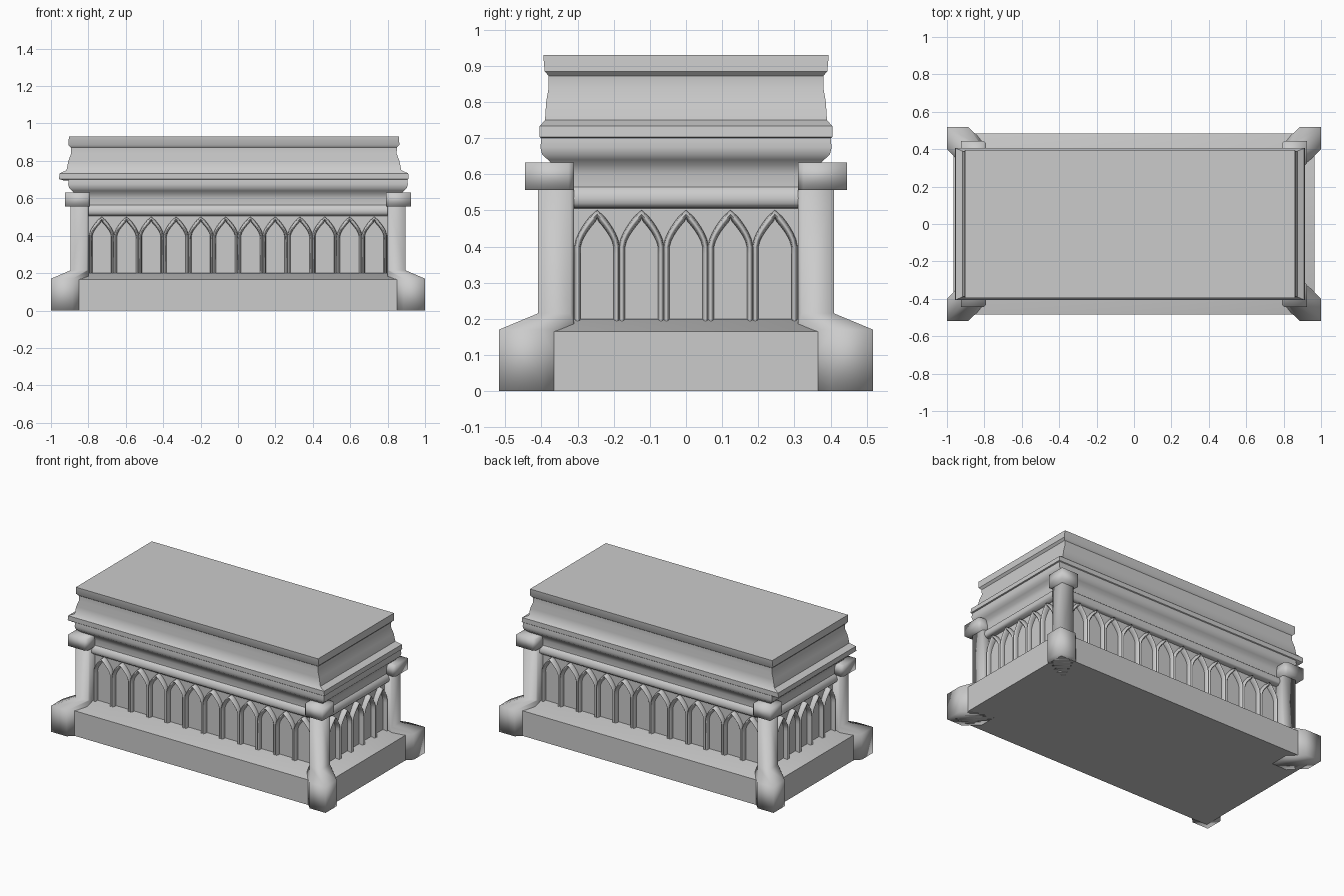
import bpy, bmesh, math

cube = bpy.data.objects.get("Cube")
if cube:
    bpy.data.objects.remove(cube, do_unlink=True)

stone = bpy.data.materials.new("grey_stone")
stone.use_nodes = True
GREY = (0.6, 0.6, 0.6, 1)
stone.diffuse_color = GREY
stone.node_tree.nodes["Principled BSDF"].inputs["Base Color"].default_value = GREY


def smooth(obj, degrees):
    bpy.ops.object.select_all(action="DESELECT")
    obj.select_set(True)
    bpy.context.view_layer.objects.active = obj
    bpy.ops.object.shade_smooth_by_angle(angle=math.radians(degrees))


def loft(name, rings, degrees=40):
    """Skin a stack of closed rings and cap both ends."""
    bm = bmesh.new()
    loops = [[bm.verts.new(p) for p in ring] for ring in rings]
    n = len(loops[0])
    for low, high in zip(loops, loops[1:]):
        for i in range(n):
            j = (i + 1) % n
            bm.faces.new((low[i], low[j], high[j], high[i]))
    bm.faces.new(loops[0])
    bm.faces.new(loops[-1])
    bmesh.ops.recalc_face_normals(bm, faces=bm.faces)
    mesh = bpy.data.meshes.new(name)
    bm.to_mesh(mesh)
    bm.free()
    mesh.materials.append(stone)
    obj = bpy.data.objects.new(name, mesh)
    bpy.context.collection.objects.link(obj)
    smooth(obj, degrees)
    return obj


def moulding(name, profile, cx=0, degrees=40):
    """Rectangular stack; each profile row is half width, half depth, height."""
    signs = ((-1, -1), (1, -1), (1, 1), (-1, 1))
    return loft(name, [[(cx + sx * hx, sy * hy, z) for sx, sy in signs]
                       for hx, hy, z in profile], degrees)


# Plinth
moulding("plinth", [(0.965, 0.485, 0), (0.965, 0.485, 0.165), (0.86, 0.37, 0.2)])

# Recessed wall, string course and cornice
WALL_X, WALL_Y = 0.85, 0.345
wall = [(0, 0.19), (0, 0.505), (0.02, 0.507), (0.034, 0.52), (0.036, 0.535),
        (0.03, 0.553), (0.015, 0.565), (0.015, 0.6), (0.022, 0.625), (0.037, 0.64),
        (0.053, 0.655), (0.058, 0.675), (0.055, 0.7)]
moulding("wall_and_cornice", [(WALL_X + e, WALL_Y + e, z) for e, z in wall])

# Lid, set slightly off centre
moulding("lid", [(0.91, 0.395, 0.695), (0.935, 0.405, 0.703), (0.932, 0.405, 0.733),
                 (0.895, 0.39, 0.75), (0.885, 0.387, 0.8), (0.87, 0.38, 0.84),
                 (0.872, 0.38, 0.872), (0.885, 0.391, 0.885), (0.882, 0.395, 0.93)],
         cx=-0.022)

# Corner piers with splayed feet and capitals
FOOT = [(1, 0.518), (0.885, 0.518), (0.8, 0.435), (0.8, 0.31), (0.91, 0.31), (1, 0.4)]
SHAFT = [(0.895, 0.41), (0.81, 0.41), (0.8, 0.4), (0.8, 0.31), (0.885, 0.31), (0.895, 0.32)]
CAPITAL = [(0.925, 0.445), (0.805, 0.445), (0.79, 0.43), (0.79, 0.31), (0.91, 0.31), (0.925, 0.325)]
for sx, side in ((1, "left"), (-1, "right")):
    for sy, end in ((-1, "front"), (1, "back")):
        def ring(points, z):
            return [(sx * x, sy * y, z) for x, y in points]
        loft(f"{end}_{side}_pier", [ring(FOOT, 0), ring(FOOT, 0.17),
                                    ring(SHAFT, 0.215), ring(SHAFT, 0.57)], 95)
        loft(f"{end}_{side}_capital", [ring(CAPITAL, 0.557), ring(CAPITAL, 0.632)], 95)


# Blind arcades of pointed arches
def arch_points(cx, half):
    """Shaft, pointed head, shaft; each point is x, z, thickness."""
    spring, rise = 0.4, 0.09
    left = [(-half, 0.19, 1), (-half, spring - 0.02, 1)]
    for i in range(6):
        t = i / 6
        left.append((-half * (1 - t ** 1.4), spring + rise * (t ** 0.9), 1 + 0.3 * t))
    right = [(-x, z, r) for x, z, r in reversed(left)]
    return [(cx + x, z, r) for x, z, r in left + [(0, spring + rise, 1.3)] + right]


def arcade(name, count, span, distance, turn):
    curve = bpy.data.curves.new(name, "CURVE")
    curve.dimensions = "3D"
    curve.bevel_depth = 0.0085
    curve.bevel_resolution = 2
    curve.materials.append(stone)
    pitch = span / count
    for k in range(count):
        points = arch_points((k + 0.5) * pitch - span / 2, pitch / 2 - 0.0075)
        spline = curve.splines.new("POLY")
        spline.points.add(len(points) - 1)
        for p, (x, z, r) in zip(spline.points, points):
            p.co = (x, 0, z, 1)
            p.radius = r
    obj = bpy.data.objects.new(name, curve)
    bpy.context.collection.objects.link(obj)
    obj.scale.y = 2.6
    obj.rotation_euler.z = turn
    obj.location = (math.sin(turn) * distance, -math.cos(turn) * distance, 0)
    bpy.ops.object.select_all(action="DESELECT")
    obj.select_set(True)
    bpy.context.view_layer.objects.active = obj
    bpy.ops.object.convert(target="MESH")
    smooth(bpy.context.object, 50)


arcade("front_arcade", 12, 1.59, WALL_Y + 0.006, 0)
arcade("back_arcade", 12, 1.59, WALL_Y + 0.006, math.pi)
arcade("left_arcade", 5, 0.615, WALL_X + 0.006, math.pi / 2)
arcade("right_arcade", 5, 0.615, WALL_X + 0.006, -math.pi / 2)
